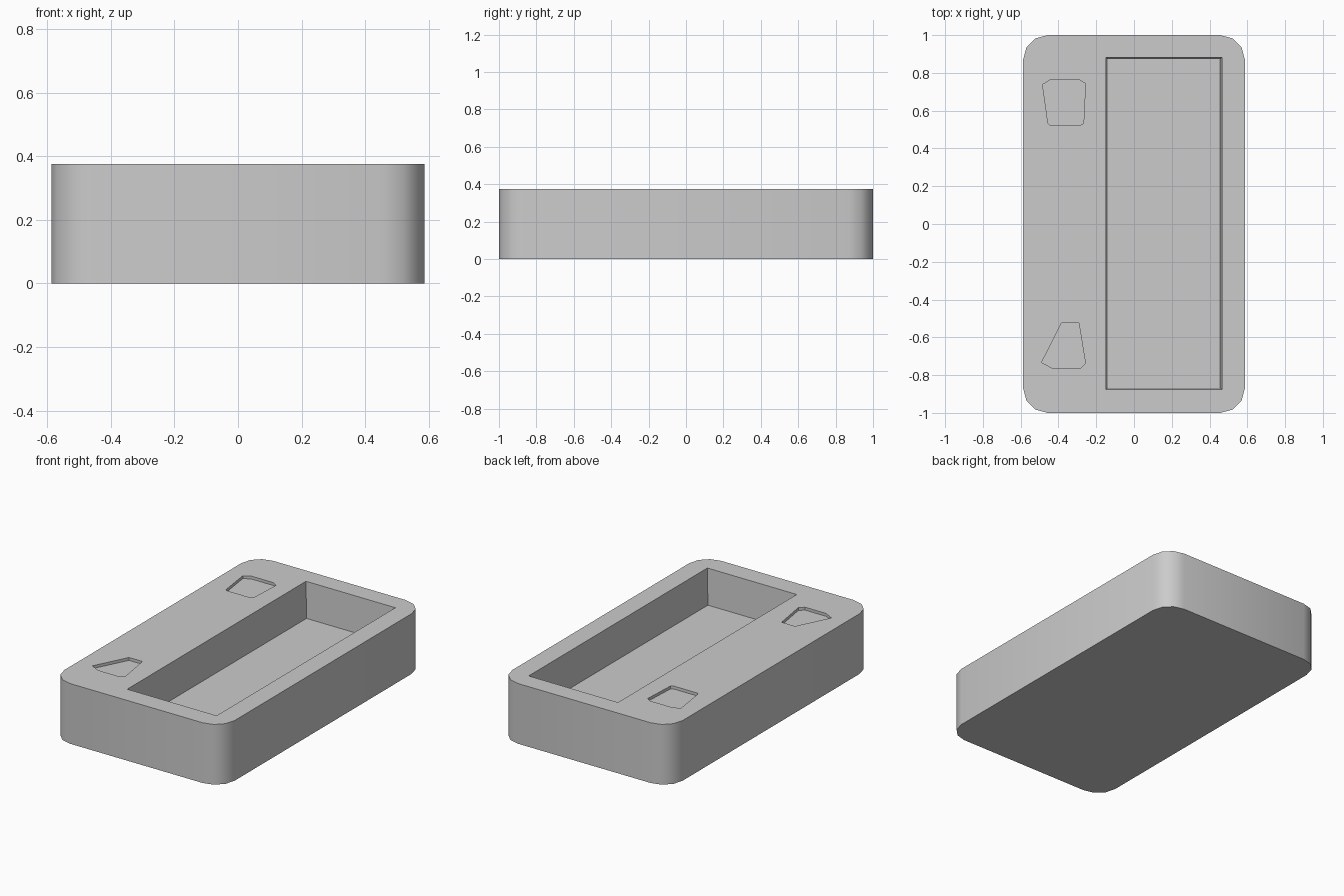
import bpy, bmesh
from math import sin, cos, pi, radians

if "Cube" in bpy.data.objects:
    bpy.data.objects.remove(bpy.data.objects["Cube"])

HALF_X, HALF_Y, HEIGHT = 0.587, 1.0, 0.375


def prism(name, bottom, top, z0, z1):
    """Solid between two matching counter-clockwise outlines."""
    bm = bmesh.new()
    lo = [bm.verts.new((x, y, z0)) for x, y in bottom]
    hi = [bm.verts.new((x, y, z1)) for x, y in top]
    bm.faces.new(lo[::-1])
    bm.faces.new(hi)
    n = len(lo)
    for i in range(n):
        j = (i + 1) % n
        bm.faces.new((lo[i], lo[j], hi[j], hi[i]))
    bmesh.ops.recalc_face_normals(bm, faces=bm.faces)
    mesh = bpy.data.meshes.new(name)
    bm.to_mesh(mesh)
    bm.free()
    ob = bpy.data.objects.new(name, mesh)
    bpy.context.collection.objects.link(ob)
    return ob


def rounded_rect(hx, hy, r, seg):
    pts = []
    for q, (sx, sy) in enumerate([(1, 1), (-1, 1), (-1, -1), (1, -1)]):
        for k in range(seg + 1):
            a = (q + k / seg) * pi / 2
            pts.append((sx * (hx - r) + r * cos(a), sy * (hy - r) + r * sin(a)))
    return pts


def rect(x0, x1, y0, y1):
    return [(x0, y0), (x1, y0), (x1, y1), (x0, y1)]


# Rounded body block
outline = rounded_rect(HALF_X, HALF_Y, 0.13, 3)
body = prism("tray_body", outline, outline, 0, HEIGHT)

# Long pocket with slightly drafted walls
pocket = prism("pocket_cutter", rect(-0.139, 0.456, -0.867, 0.873),
               rect(-0.15, 0.467, -0.877, 0.883), 0.15, HEIGHT + 0.01)

# Two shallow pad recesses
back_pad = [(-0.484, 0.738), (-0.455, 0.532), (-0.445, 0.524), (-0.283, 0.524),
            (-0.267, 0.532), (-0.257, 0.743), (-0.288, 0.762), (-0.445, 0.762)]
front_pad = [(-0.489, -0.733), (-0.431, -0.764), (-0.285, -0.764),
             (-0.257, -0.738), (-0.292, -0.524), (-0.384, -0.524)]
cutters = [pocket]
for name, pts in (("back_pad_cutter", back_pad), ("front_pad_cutter", front_pad)):
    cutters.append(prism(name, pts, pts, HEIGHT - 0.018, HEIGHT + 0.01))

# Cut the recesses
bpy.context.view_layer.objects.active = body
for c in cutters:
    c.hide_render = True
    mod = body.modifiers.new("cut", 'BOOLEAN')
    mod.operation = 'DIFFERENCE'
    mod.solver = 'EXACT'
    mod.object = c
    bpy.ops.object.modifier_apply(modifier=mod.name)
for c in cutters:
    bpy.data.objects.remove(c)

# Smooth corners, sharp rims
body.select_set(True)
bpy.ops.object.shade_smooth_by_angle(angle=radians(35))
